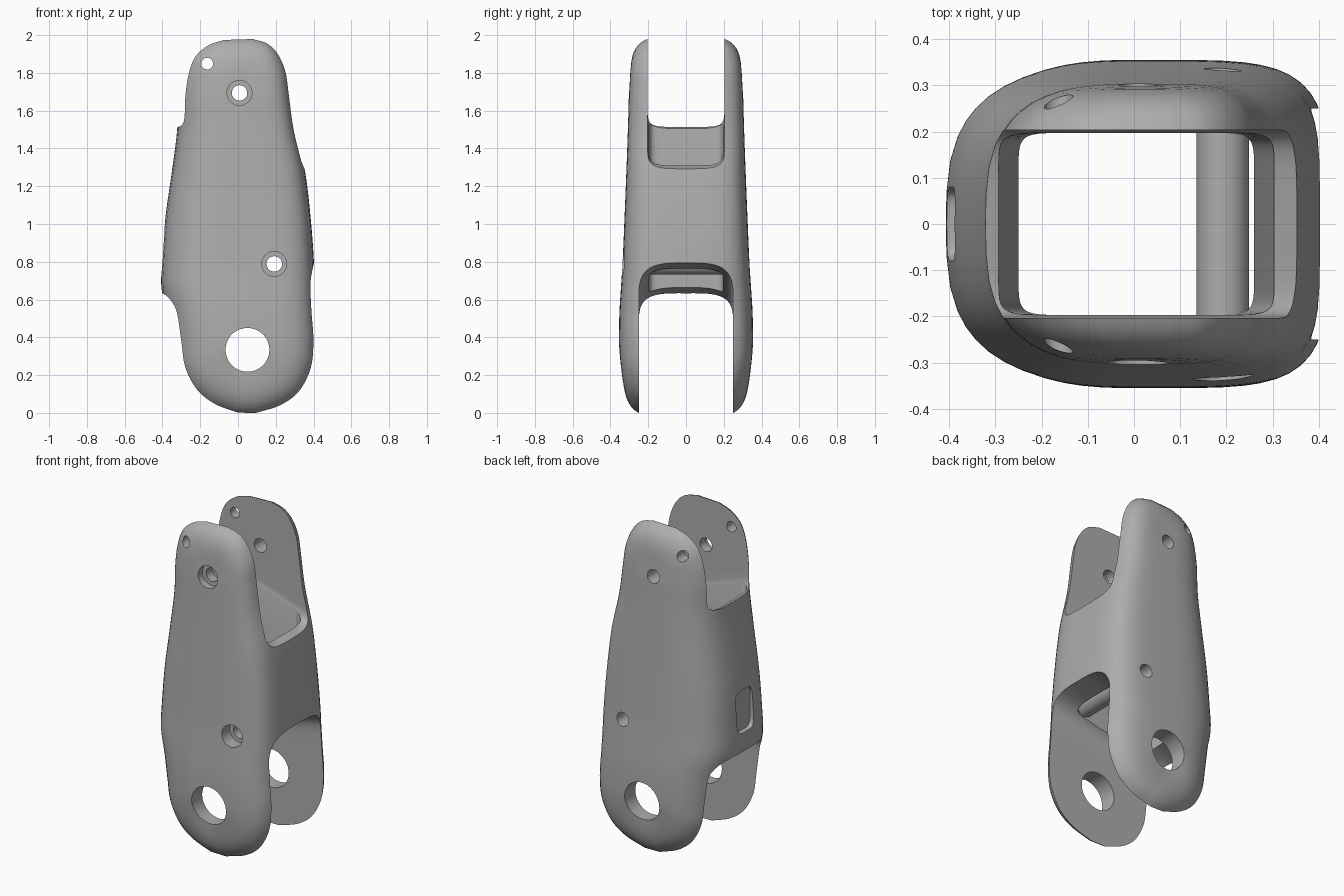
import bpy, bmesh, math
from mathutils import Vector

old = bpy.data.objects.get("Cube")
if old:
    bpy.data.objects.remove(old, do_unlink=True)

grey = bpy.data.materials.new("satin grey")
grey.use_nodes = True
colour = (0.42, 0.42, 0.42, 1)
grey.diffuse_color = colour
grey.node_tree.nodes["Principled BSDF"].inputs["Base Color"].default_value = colour


def loft(name, rings):
    """Skin a stack of equal rings and close both ends with quad strips."""
    bm = bmesh.new()
    rows = [[bm.verts.new(p) for p in ring] for ring in rings]
    n = len(rows[0])
    for a, b in zip(rows, rows[1:]):
        for i in range(n):
            j = (i + 1) % n
            bm.faces.new((a[i], a[j], b[j], b[i]))
    for cap in (rows[0], rows[-1]):
        for i in range(n // 2 - 1):
            bm.faces.new((cap[i], cap[i + 1], cap[n - 2 - i], cap[n - 1 - i]))
    bmesh.ops.recalc_face_normals(bm, faces=bm.faces)
    mesh = bpy.data.meshes.new(name)
    bm.to_mesh(mesh)
    bm.free()
    mesh.materials.append(grey)
    ob = bpy.data.objects.new(name, mesh)
    bpy.context.collection.objects.link(ob)
    return ob


def squircle(angle, rx, ry, n):
    c, s = math.cos(angle), math.sin(angle)
    return (rx * math.copysign(abs(c) ** (2 / n), c),
            ry * math.copysign(abs(s) ** (2 / n), s))


def loop(rx, ry, n=2, count=48):
    return [squircle(math.tau * (i + 0.5) / count, rx, ry, n) for i in range(count)]


def rod(name, x, z, radius, y0, y1):
    return loft(name, [[(x + a, y, z + b) for a, b in loop(radius, radius)]
                       for y in (y0, y1)])


def combine(target, tool, operation="DIFFERENCE"):
    mod = target.modifiers.new(tool.name, "BOOLEAN")
    mod.operation, mod.solver, mod.object = operation, "EXACT", tool
    bpy.context.view_layer.objects.active = target
    bpy.ops.object.modifier_apply(modifier=mod.name)
    bpy.data.objects.remove(tool, do_unlink=True)


def spline(points, steps):
    pts = [Vector(p) for p in points]
    pts = [2 * pts[0] - pts[1]] + pts + [2 * pts[-1] - pts[-2]]
    out = []
    for a, b, c, d in zip(pts, pts[1:], pts[2:], pts[3:]):
        for k in range(steps):
            t = k / steps
            out.append(0.5 * (2 * b + (c - a) * t + (2 * a - 5 * b + 4 * c - d) * t * t
                              + (3 * b - a - 3 * c + d) * t ** 3))
    return out + [pts[-2]]


# Outer body: height, left edge, right edge, half depth
outline = spline([
    (2.015, -.08, .08, .295), (1.99, -.17, .16, .296), (1.93, -.25, .22, .298),
    (1.83, -.295, .262, .3), (1.7, -.317, .28, .303), (1.52, -.322, .305, .308),
    (1.3, -.35, .355, .316), (1.05, -.385, .385, .326), (.82, -.402, .402, .336),
    (.68, -.405, .405, .345), (.55, -.375, .41, .353), (.4, -.35, .42, .355),
    (.25, -.325, .405, .352), (.12, -.25, .34, .346), (.04, -.14, .235, .34),
    (-.005, 0, .1, .335)], 5)
edge = ([(r[1], r[0], r[3]) for r in outline]
        + [(r[2], r[0], r[3]) for r in reversed(outline)])


def body_ring(t):
    """Outline shrunk toward a central spine as it nears the outer face."""
    ring = []
    for x, z, depth in edge:
        cx, cz = 0.02, min(max(z, 0.38), 1.7)
        dx, dz = x - cx, z - cz
        n = 4.5 - 1.5 * max(0, -dx / math.hypot(dx, dz))
        s = (1 - abs(t) ** n) ** (1 / n)
        ring.append((cx + dx * s, t * depth, cz + dz * s))
    return ring


half = (.2, .4, .55, .65, .73, .8, .86, .91, .945, .97, .985, .995, .999)
levels = [-t for t in reversed(half)] + [0] + list(half)
body = loft("linkage_body", [body_ring(t) for t in levels])

# Hollow core, widening toward the top
combine(body, loft("core", [
    [((lo + hi) / 2 + a, b, z) for a, b in loop((hi - lo) / 2, 0.197, 12)]
    for lo, hi, z in ((-.25, .26, .5), (-.25, .26, .8), (-.297, .325, 1.6))]))


# Fork slots with rounded, slanted ends
def slot(name, width, z, slope, corner, n, end):
    way = 1 if end > z else -1
    arc = [squircle(math.pi * i / 31, width, corner, n) for i in range(32)]
    section = [(width, end)] + [(y, z + way * (corner - h)) for y, h in arc] + [(-width, end)]
    return loft(name, [[(x, y, h + slope * x) for y, h in section] for x in (-.6, .6)])


combine(body, slot("upper_slot", .203, 1.43, -.33, .12, 4.5, 2.6))
combine(body, slot("lower_slot", .25, .735, .2, .2, 3.5, -.6))

# Shallow recess in the right wall
combine(body, loft("recess", [[(x, a, .895 + b) for a, b in loop(.08, .125, 5)]
                              for x in (-.6, -.375)]))

# Cross tube between the plates
combine(body, rod("cross_tube", .192, .81, .057, -.23, .23), "UNION")

# Pin holes through both plates, and counterbores on the front
for name, x, z, radius in (("pivot_hole", .05, .355, .116), ("upper_hole", .008, 1.715, .041),
                           ("tube_hole", .192, .81, .041), ("small_hole", -.163, 1.87, .031)):
    combine(body, rod(name, x, z, radius, -.6, .6))
for x, z in ((.008, 1.715), (.192, .81)):
    combine(body, rod("counterbore", x, z, .066, -.6, -.26))

# Seat exactly on the ground
low = min(v.co.z for v in body.data.vertices)
for v in body.data.vertices:
    v.co.z -= low

bpy.ops.object.select_all(action="DESELECT")
body.select_set(True)
bpy.context.view_layer.objects.active = body
bpy.ops.object.shade_smooth_by_angle(angle=math.radians(32))
